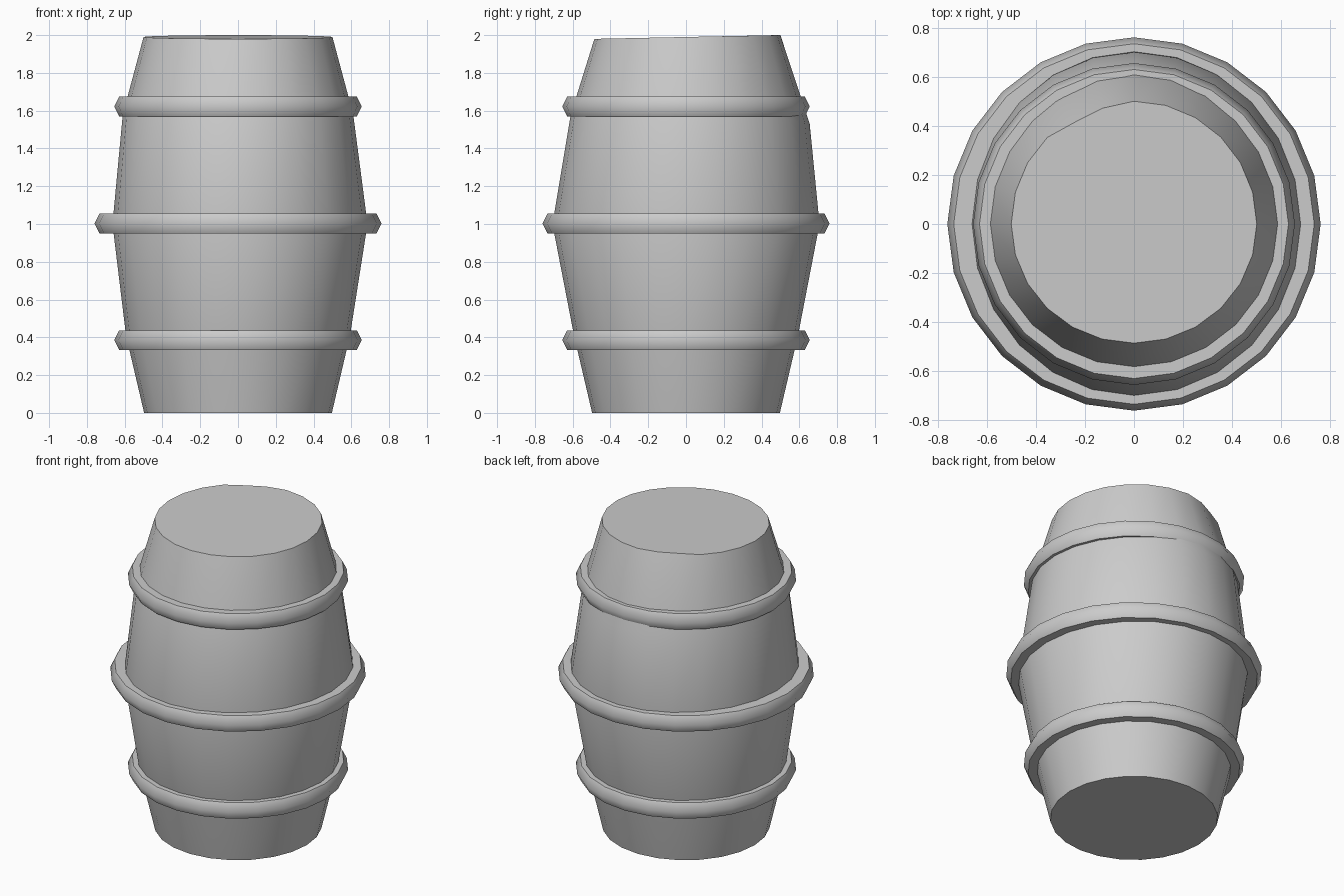
import bpy, bmesh, math

cube = bpy.data.objects.get("Cube")
if cube:
    bpy.data.objects.remove(cube, do_unlink=True)

SIDES = 24

grey = bpy.data.materials.new("plain_grey")
grey.use_nodes = True
colour = (0.6, 0.6, 0.6, 1)
grey.diffuse_color = colour
grey.node_tree.nodes["Principled BSDF"].inputs["Base Color"].default_value = colour


def lathe(name, profile, closed, warp=None):
    """Turn a (radius, height) profile about z; open profiles get end caps."""
    bm = bmesh.new()
    rings = []
    for row, (r, z) in enumerate(profile):
        ring = []
        for i in range(SIDES):
            a = math.tau * i / SIDES
            co = (r * math.cos(a), r * math.sin(a), z)
            ring.append(bm.verts.new(warp(row, a, *co) if warp else co))
        rings.append(ring)
    pairs = list(zip(rings, rings[1:]))
    if closed:
        pairs.append((rings[-1], rings[0]))
    for low, high in pairs:
        for i in range(SIDES):
            j = (i + 1) % SIDES
            bm.faces.new((low[i], low[j], high[j], high[i]))
    if not closed:
        bm.faces.new(rings[0][::-1])
        bm.faces.new(rings[-1])
    bmesh.ops.recalc_face_normals(bm, faces=bm.faces)
    mesh = bpy.data.meshes.new(name)
    bm.to_mesh(mesh)
    bm.free()
    mesh.materials.append(grey)
    obj = bpy.data.objects.new(name, mesh)
    bpy.context.collection.objects.link(obj)
    bpy.ops.object.select_all(action='DESELECT')
    obj.select_set(True)
    bpy.context.view_layer.objects.active = obj
    bpy.ops.object.shade_smooth_by_angle(angle=math.radians(55))
    return obj


def worn(row, a, x, y, z):
    """Slightly uneven wood: oval belly, bulged back and a dented top rim."""
    back = max(0, math.sin(a)) ** 4
    if row == 2:
        x *= 0.97 if x > 0 else 0.94
    elif row == 3:
        y += 0.045 * back
        z -= 0.05 * back
    elif row == 4:
        z -= 0.01 - 0.02 * y
        y *= 0.97 if y < 0 else 1
        near = math.exp(-((a - math.radians(115)) / 0.2) ** 2)
        x, y = x * (1 - 0.05 * near), y * (1 - 0.05 * near)
    return x, y, z


# Barrel body
lathe("barrel_body",
      [(0.497, 0), (0.593, 0.41), (0.707, 1.0), (0.61, 1.58), (0.5, 2.0)],
      False, worn)

# Hoops with a pointed outer edge
for name, radius, z in (("lower_hoop", 0.655, 0.385),
                        ("middle_hoop", 0.76, 1.003),
                        ("upper_hoop", 0.655, 1.622)):
    inner = radius - 0.11
    lathe(name, [(inner, z - 0.052), (radius - 0.026, z - 0.052), (radius, z),
                 (radius - 0.026, z + 0.052), (inner, z + 0.052)], True)
